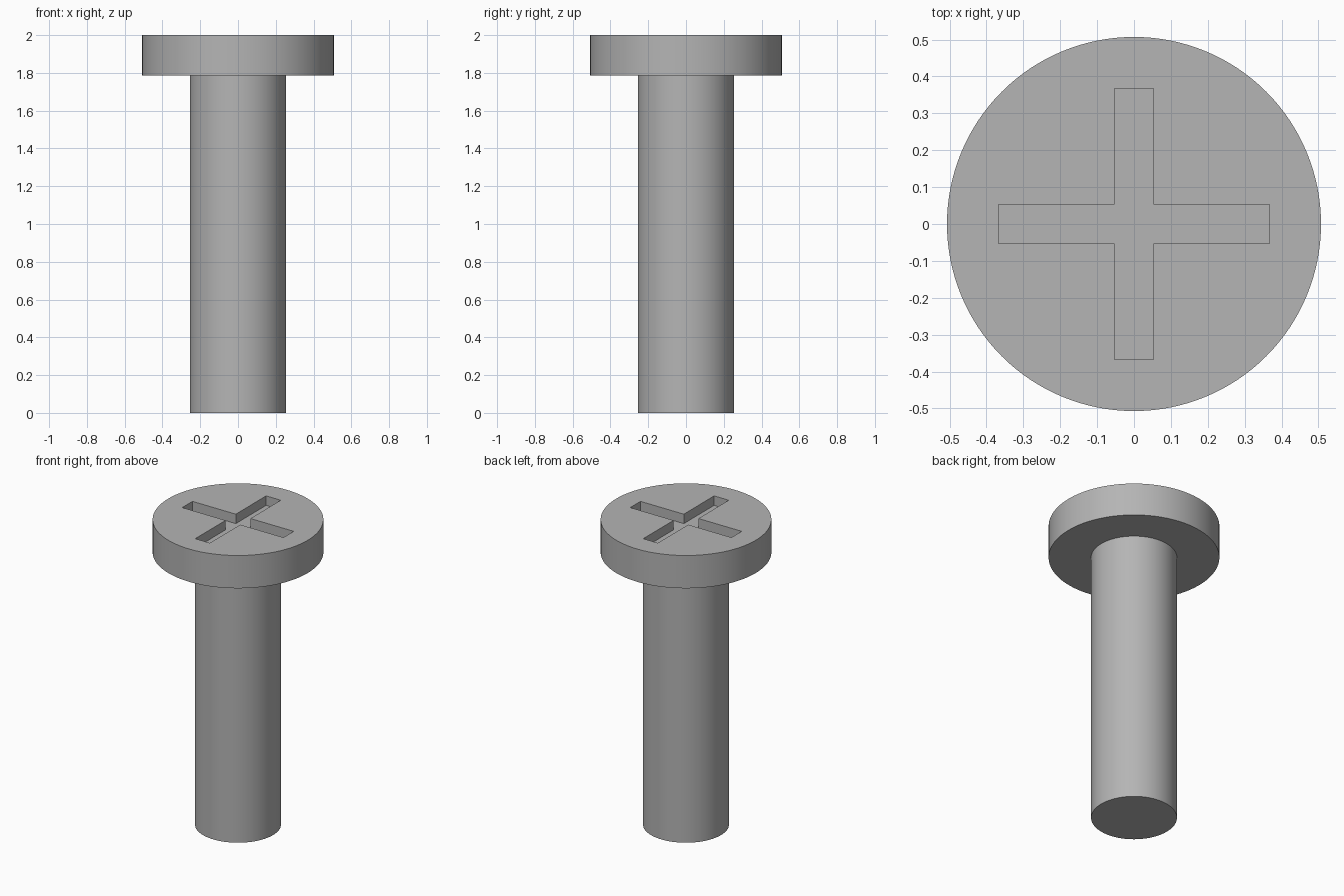
import bpy
import bmesh
import math

if "Cube" in bpy.data.objects:
    bpy.data.objects.remove(bpy.data.objects["Cube"])

HEAD_R, SHAFT_R = 0.507, 0.255
SHAFT_TOP, TOP = 1.785, 2.0
SLOT_HALF_W, SLOT_HALF_L, SLOT_DEPTH = 0.053, 0.367, 0.062

steel = bpy.data.materials.new("steel grey")
steel.diffuse_color = (0.46, 0.46, 0.46, 1.0)
steel.use_nodes = True
steel.node_tree.nodes["Principled BSDF"].inputs["Base Color"].default_value = steel.diffuse_color


def prism(name, outline, z0, z1):
    """Extrude a flat outline straight up from z0 to z1."""
    bm = bmesh.new()
    base = bm.faces.new([bm.verts.new((x, y, z0)) for x, y in outline])
    top = bmesh.ops.extrude_face_region(bm, geom=[base], use_keep_orig=True)
    verts = [g for g in top["geom"] if isinstance(g, bmesh.types.BMVert)]
    bmesh.ops.translate(bm, verts=verts, vec=(0, 0, z1 - z0))
    bmesh.ops.recalc_face_normals(bm, faces=bm.faces)
    mesh = bpy.data.meshes.new(name)
    bm.to_mesh(mesh)
    bm.free()
    mesh.materials.append(steel)
    obj = bpy.data.objects.new(name, mesh)
    bpy.context.collection.objects.link(obj)
    return obj


def circle(r, n=128):
    return [(r * math.cos(math.tau * i / n), r * math.sin(math.tau * i / n)) for i in range(n)]


def smooth(obj):
    bpy.ops.object.select_all(action="DESELECT")
    obj.select_set(True)
    bpy.context.view_layer.objects.active = obj
    bpy.ops.object.shade_smooth_by_angle(angle=math.radians(30))


# Shaft and head
shaft = prism("shaft", circle(SHAFT_R), 0.0, SHAFT_TOP)
head = prism("head", circle(HEAD_R), SHAFT_TOP, TOP)

# Cross-shaped driver slot: one arm end turned four times
w, l = SLOT_HALF_W, SLOT_HALF_L
cross = []
for c, s in ((1, 0), (0, 1), (-1, 0), (0, -1)):
    cross += [(x * c - y * s, x * s + y * c) for x, y in ((l, -w), (l, w), (w, w))]
cutter = prism("slot_cutter", cross, TOP - SLOT_DEPTH, TOP + 0.1)

# Cut the slot into the head
cut = head.modifiers.new("slot", "BOOLEAN")
cut.operation = "DIFFERENCE"
cut.solver = "EXACT"
cut.object = cutter
bpy.context.view_layer.objects.active = head
bpy.ops.object.modifier_apply(modifier=cut.name)
bpy.data.objects.remove(cutter)

for part in (shaft, head):
    smooth(part)
